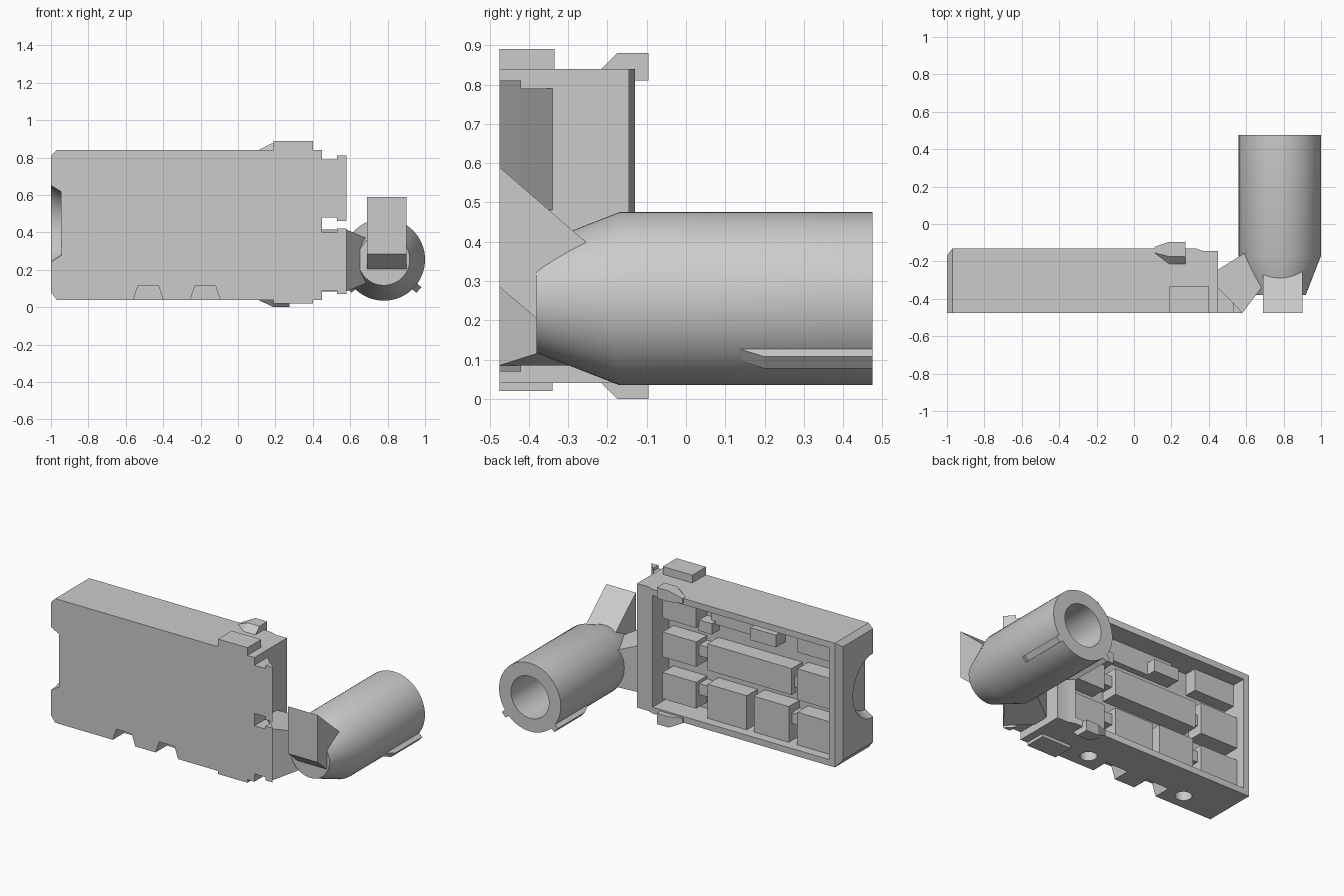
import bpy, bmesh, math
from mathutils import Matrix, Vector

if "Cube" in bpy.data.objects:
    bpy.data.objects.remove(bpy.data.objects["Cube"], do_unlink=True)

grey = bpy.data.materials.new("plain_grey")
grey.use_nodes = True
grey.diffuse_color = (0.6, 0.6, 0.6, 1)
grey.node_tree.nodes["Principled BSDF"].inputs["Base Color"].default_value = (0.6, 0.6, 0.6, 1)


def finish(name, bm):
    bmesh.ops.recalc_face_normals(bm, faces=bm.faces)
    me = bpy.data.meshes.new(name)
    bm.to_mesh(me)
    bm.free()
    me.materials.append(grey)
    ob = bpy.data.objects.new(name, me)
    bpy.context.collection.objects.link(ob)
    return ob


def prism(name, axis, pts, a, b, edit=None):
    """Extrude an outline along an axis from a to b."""
    place = {"x": lambda p, t: (t, p[0], p[1]),
             "y": lambda p, t: (p[0], t, p[1]),
             "z": lambda p, t: (p[0], p[1], t)}[axis]
    bm = bmesh.new()
    lo = [bm.verts.new(place(p, a)) for p in pts]
    hi = [bm.verts.new(place(p, b)) for p in pts]
    bm.faces.new(lo)
    bm.faces.new(hi)
    for i in range(len(pts)):
        j = (i + 1) % len(pts)
        bm.faces.new((lo[i], lo[j], hi[j], hi[i]))
    if edit:
        for v in bm.verts:
            edit(v.co)
    return finish(name, bm)


def box(name, x0, x1, y0, y1, z0, z1):
    return prism(name, "z", [(x0, y0), (x1, y0), (x1, y1), (x0, y1)], z0, z1)


def cone(name, r1, r2, depth, centre, turn, axis):
    bm = bmesh.new()
    m = Matrix.Translation(centre) @ Matrix.Rotation(turn, 4, axis)
    bmesh.ops.create_cone(bm, cap_ends=True, segments=48, radius1=r1, radius2=r2,
                          depth=depth, matrix=m)
    return finish(name, bm)


def cut(ob, cutters):
    for c in cutters:
        mod = ob.modifiers.new("cut", "BOOLEAN")
        mod.operation, mod.solver, mod.object = "DIFFERENCE", "EXACT", c
    dg = bpy.context.evaluated_depsgraph_get()
    me = bpy.data.meshes.new_from_object(ob.evaluated_get(dg))
    ob.modifiers.clear()
    ob.data = me
    for c in cutters:
        bpy.data.objects.remove(c, do_unlink=True)


def smooth(ob, angle):
    bpy.ops.object.select_all(action="DESELECT")
    ob.select_set(True)
    bpy.context.view_layer.objects.active = ob
    bpy.ops.object.shade_smooth_by_angle(angle=math.radians(angle))


# Case: chamfered slab, hollowed from the back
FRONT, BACK, FLOOR = -0.475, -0.13, -0.30
case = prism("case", "y", [(-1, .08), (-.97, .04), (.45, .04), (.45, .84), (-.97, .84), (-1, .81)],
             FRONT, BACK)
cutters = [
    box("cavity", -.93, .33, FLOOR, 0, .08, .80),
    prism("end_chamfer", "z", [(-1.05, -.17), (-1, -.17), (-.97, BACK), (-.97, 0), (-1.05, 0)], -.1, 1),
    prism("rear_step", "z", [(.33, BACK), (.37, -.145), (.6, -.145), (.6, 0), (.33, 0)], -.1, 1),
    # thumb scoop in the left-hand end
    cone("scoop", .211, .17, .065, (-.9775, FRONT - .002, .447), math.pi / 2, "Y"),
]
for x in (-.48, -.175):
    cutters.append(prism("notch", "y", [(x - .087, .0), (x - .08, .04), (x - .055, .115),
                                        (x + .055, .115), (x + .08, .04), (x + .087, .0)], -.6, -.36))
for x in (-.68, .03):
    cutters.append(cone("hole", .05, .05, .2, (x, -.37, .04), 0, "Z"))
cut(case, cutters)
smooth(case, 25)

# Inner blocks: three rows (x0, x1, z0, z1, face depth)
blocks = [
    (.06, .30, .64, .80, -.19), (-.50, .0, .66, .80, -.26), (-.50, -.32, .66, .74, -.2),
    (-.93, -.64, .66, .80, -.22),
    (.06, .30, .39, .55, -.19), (-.62, -.02, .39, .56, -.19), (-.93, -.66, .37, .57, -.19),
    (.06, .30, .12, .29, -.19), (-.30, -.02, .08, .30, -.19),
    (-.60, -.35, .08, .31, -.19), (-.93, -.66, .08, .29, -.19),
]
for x0, x1, z0, z1, y in blocks:
    box("inner_block", x0, x1, FLOOR - .01, y, z0, z1)
# Small bridges between the blocks
for x, z in ((.02, .50), (.02, .66), (.02, .25), (-.64, .48), (-.64, .24)):
    box("bridge", x - .05, x + .05, FLOOR - .01, -.22, z - .05, z + .02)

# Square tabs on top and bottom near the front
box("top_tab", .19, .40, FRONT, -.335, .83, .89)
box("bottom_tab", .19, .40, FRONT, -.34, .02, .05)

# Pointed rear clips, top and bottom
clip = [(-.215, .81), (-.215, .84), (-.175, .88), (-.095, .88), (-.095, .81)]


def clip_tip(co):
    if co.x < .15:
        co.y = -.14 + (co.y + .14) * .4
        co.z = .81 + (co.z - .81) * .45


def flip_z(co):
    co.z = .88 - co.z


def tip_and_flip(co):
    clip_tip(co)
    flip_z(co)


prism("top_clip", "x", clip, .19, .275)
prism("top_clip_tip", "x", clip, .11, .19, clip_tip)
prism("bottom_clip", "x", clip, .19, .275, flip_z)
prism("bottom_clip_tip", "x", clip, .11, .19, tip_and_flip)

# Knuckles at the right-hand end: slanted wedges with a raised lip
wedge = [(.44, FRONT), (.58, FRONT), (.45, -.34), (.44, -.34)]
lip = [(.53, FRONT), (.58, FRONT), (.53, -.42)]
for name, z0, z1 in (("upper_knuckle", .46, .81), ("lower_knuckle", .07, .42)):
    prism(name, "z", wedge, z0 + .02, z1 - .02)
    prism(name + "_lip", "z", lip, z0, z1)


# Hinge arm reaching from the case to the barrel
def arm_taper(co):
    if co.x > .585:
        co.z = .25 + (co.z - .25) * .72


prism("hinge_arm", "z", [(.44, -.34), (.58, FRONT), (.69, -.33), (.60, -.15), (.44, -.25)],
      .085, .415, arm_taper)

# Barrel: lathed tube with tapered nose and open rear
AX, AZ = .78, .255
profile = [(0, -.38), (.138, -.38), (.22, -.17), (.22, .475), (.135, .475), (.135, -.25), (0, -.25)]
bm = bmesh.new()
vs = [bm.verts.new((AX + r, y, AZ)) for r, y in profile]
es = [bm.edges.new(p) for p in zip(vs, vs[1:])]
bmesh.ops.spin(bm, geom=vs + es, cent=(AX, 0, AZ), axis=(0, 1, 0), angle=math.tau, steps=64)
bmesh.ops.remove_doubles(bm, verts=bm.verts, dist=1e-4)
smooth(finish("barrel", bm), 30)


# Two guide ribs low on the barrel
def rib_turn(angle):
    m = Matrix.Translation((AX, 0, AZ)) @ Matrix.Rotation(math.radians(angle), 4, "Y")

    def edit(co):
        co[:] = m @ Vector(co)
    return edit


rib = [(.2, .13), (.215, .13), (.248, .20), (.248, .475), (.2, .475)]
for name, angle in (("left_rib", 41), ("right_rib", 139)):
    prism(name, "z", rib, -.02, .02, rib_turn(angle))

# Slanted block on the nose
prism("nose_flap", "x", [(FRONT, .59), (-.25, .395), (-.25, .3), (-.375, .2), (FRONT, .285)], .69, .90)
